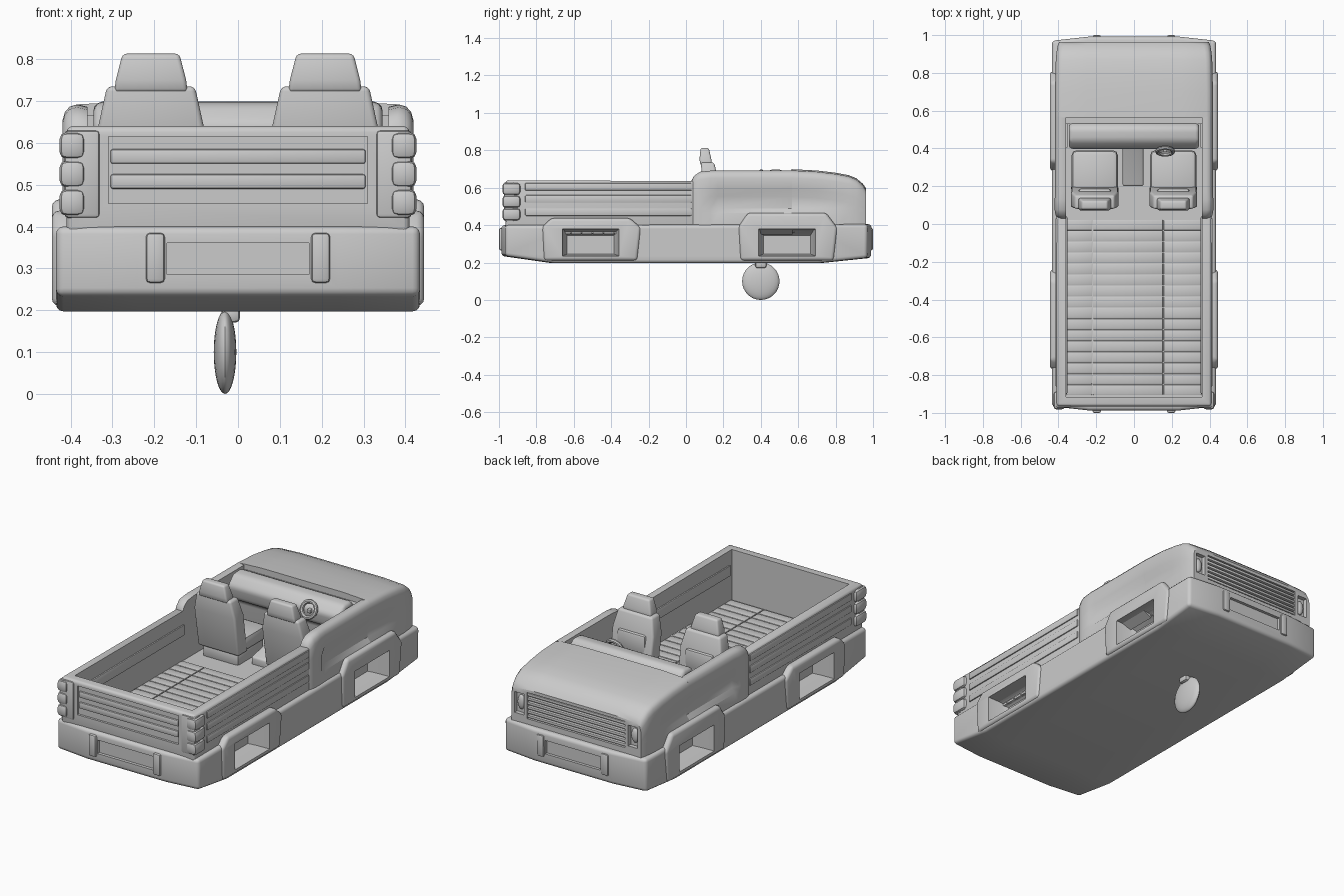
import bpy, bmesh, math
from mathutils import Vector

if "Cube" in bpy.data.objects:
    bpy.data.objects.remove(bpy.data.objects["Cube"])

grey = bpy.data.materials.new("plain_grey")
grey.use_nodes = True
grey.diffuse_color = (0.6, 0.6, 0.6, 1)
grey.node_tree.nodes["Principled BSDF"].inputs["Base Color"].default_value = (0.6, 0.6, 0.6, 1)
parts = []


def bake(o):
    bpy.context.view_layer.update()
    dg = bpy.context.evaluated_depsgraph_get()
    mesh = bpy.data.meshes.new_from_object(o.evaluated_get(dg))
    o.modifiers.clear()
    o.data = mesh


def finish(name, bm, bevel=0.0, segments=3, keep=True):
    bmesh.ops.recalc_face_normals(bm, faces=bm.faces)
    mesh = bpy.data.meshes.new(name)
    bm.to_mesh(mesh)
    bm.free()
    mesh.materials.append(grey)
    o = bpy.data.objects.new(name, mesh)
    bpy.context.collection.objects.link(o)
    if bevel:
        mod = o.modifiers.new("round", "BEVEL")
        mod.width, mod.segments = bevel, segments
        mod.limit_method, mod.angle_limit = "ANGLE", math.radians(25)
        bake(o)
    if keep:
        parts.append(o)
    return o


def loft(name, rings, bevel=0.0, segments=3, keep=True):
    """Closed solid through rings of points."""
    bm = bmesh.new()
    loops = [[bm.verts.new(p) for p in ring] for ring in rings]
    n = len(loops[0])
    for a, b in zip(loops, loops[1:]):
        for i in range(n):
            bm.faces.new((a[i], a[(i + 1) % n], b[(i + 1) % n], b[i]))
    bm.faces.new(loops[0])
    bm.faces.new(loops[-1])
    return finish(name, bm, bevel, segments, keep)


def prism(name, profile, x0, x1, bevel=0.0, segments=3, keep=True):
    """Side profile of (y, z) points extruded across x."""
    return loft(name, [[(x, y, z) for y, z in profile] for x in (x0, x1)], bevel, segments, keep)


def box(name, x0, x1, y0, y1, z0, z1, bevel=0.0, keep=True):
    return prism(name, [(y0, z0), (y1, z0), (y1, z1), (y0, z1)], min(x0, x1), max(x0, x1), bevel, 2, keep)


def cut(targets, cutters):
    for o in targets:
        for c in cutters:
            mod = o.modifiers.new("cut", "BOOLEAN")
            mod.operation, mod.object, mod.solver = "DIFFERENCE", c, "EXACT"
        bake(o)
    for c in cutters:
        bpy.data.objects.remove(c)


def flank(w, top, d):
    """Outer (x, z) outline of the cab side: sill, scallop of depth d, rounded shoulder."""
    return [(w, 0.38), (w, 0.465), (w - d, 0.49), (w - d, top - 0.14), (w - d * 0.3, top - 0.1),
            (w, top - 0.04), (w - 0.006, top - 0.018), (w - 0.017, top - 0.005), (w - 0.035, top)]


# Lower hull with bumpers at both ends, slightly bowed in plan
side_line = [(-0.987, 0.235), (-0.72, 0.197), (0.72, 0.197), (0.99, 0.225), (0.992, 0.405), (-0.987, 0.4)]
hull = loft("lower_hull", [[(x, y * k, z) for y, z in side_line]
                           for x, k in ((-0.435, 0.978), (-0.24, 1), (0.24, 1), (0.435, 0.978))], 0.018)

# Cargo bed shell
bed = prism("cargo_bed", [(-0.965, 0.38), (0.05, 0.38), (0.05, 0.635), (-0.965, 0.64)],
            -0.41, 0.41, 0.015)

# Hood, lofted from the cowl to the nose
rings = []
for y, w, top, d in ((0.565, 0.418, 0.692, 0.02), (0.7, 0.418, 0.685, 0.014), (0.8, 0.416, 0.673, 0.006),
                     (0.87, 0.414, 0.66, 0), (0.91, 0.41, 0.644, 0), (0.945, 0.404, 0.615, 0),
                     (0.963, 0.397, 0.59, 0)):
    half = flank(w, top, d) + [(0.25, top + 0.007)]
    rings.append([(x, y, z) for x, z in half] + [(-x, y, z) for x, z in reversed(half)])
hood = loft("hood", rings)

# Cab side walls with scalloped doors
for s, side in ((-1, "right"), (1, "left")):
    loft(f"{side}_cab_wall", [
        [(s * x, y, z) for x, z in flank(w, top, d) + [(0.36, top - 0.006), (0.36, 0.35)]]
        for y, w, top, d in ((0.03, 0.405, 0.64, 0), (0.045, 0.415, 0.665, 0), (0.075, 0.42, 0.685, 0),
                             (0.13, 0.42, 0.691, 0), (0.17, 0.418, 0.692, 0.018), (0.57, 0.418, 0.692, 0.02))])

# Wheel arches
arches = []
for s, side in ((-1, "right"), (1, "left")):
    for mid, top, end in ((-0.51, 0.438, "back"), (0.54, 0.465, "hood")):
        arches.append(prism(f"{side}_{end}_arch",
                            [(mid - 0.25, 0.21), (mid + 0.25, 0.21), (mid + 0.27, 0.385), (mid + 0.21, top),
                             (mid - 0.21, top), (mid - 0.26, 0.39)], s * 0.38, s * 0.445, 0.018))

# Open interior, wheel pockets, grille, lamp and plate recesses
cut([hull, bed], [box("interior_cutter", -0.36, 0.36, -0.915, 0.57, 0.36, 1, keep=False)])
cut([hull] + arches, [loft("pocket_cutter",
                           [[(s * x, mid + sy * (0.155 - g), z)
                             for sy, z in ((-1, low), (1, low), (1, high), (-1, high))]
                            for x, g, low, high in ((0.33, 0.03, 0.245, 0.345), (0.37, 0.015, 0.24, 0.37),
                                                    (0.5, -0.005, 0.232, 0.388))], keep=False)
                      for s in (-1, 1) for mid in (-0.51, 0.54)])
cut([hull], [box("plate_cutter", -0.17, 0.17, y, y + 0.1, 0.285, 0.36, keep=False) for y in (-1.07, 0.975)])
cut([hood], [box("grille_cutter", -0.3, 0.3, 0.945, 1.1, 0.435, 0.58, keep=False)]
    + [box("lamp_cutter", s * 0.32, s * 0.378, 0.94, 1.1, 0.45, 0.565, keep=False) for s in (-1, 1)])

# Tailgate panel recess with ribs
cut([bed], [box("tailgate_cutter", -0.31, 0.31, -1.1, -0.953, 0.455, 0.615, keep=False)])
for z in (0.49, 0.55):
    box("tailgate_rib", -0.305, 0.305, -0.962, -0.945, z, z + 0.035, 0.006)

# Grille slats, headlamps, bumper guards
for i in range(6):
    z = 0.44 + i * 0.024
    box("grille_slat", -0.3, 0.3, 0.935, 0.961, z, z + 0.015, 0.003)
for s in (-1, 1):
    bm = bmesh.new()
    bmesh.ops.create_uvsphere(bm, u_segments=16, v_segments=10, radius=1)
    bmesh.ops.scale(bm, vec=(0.022, 0.014, 0.04), verts=bm.verts)
    bmesh.ops.translate(bm, vec=(s * 0.349, 0.942, 0.508), verts=bm.verts)
    finish("headlamp", bm)
    for y in (-1.0, 0.96):
        box("bumper_guard", s * 0.175, s * 0.22, y, y + 0.04, 0.265, 0.385, 0.01)

    # Stacked tail lamps
    box("tail_lamp_back", s * 0.33, s * 0.415, -0.972, -0.917, 0.42, 0.63, 0.01)
    for i in range(3):
        z = 0.425 + i * 0.068
        box("tail_lamp_lobe", s * 0.365, s * 0.427, -0.982, -0.885, z, z + 0.065, 0.018)

    # Raised strips along the bed sides, inside and out
    for z in (0.45, 0.52, 0.585):
        box("bed_side_rib", s * 0.405, s * 0.416, -0.86, 0.03, z, z + 0.04, 0.005)
    box("bed_inner_rib", s * 0.353, s * 0.37, -0.9, 0.04, 0.5, 0.56, 0.006)

    # Seat: cushion, reclined back and headrest
    cx = s * 0.208
    box("seat_base", cx - 0.11, cx + 0.11, 0.14, 0.37, 0.35, 0.43, 0.015)
    box("seat_cushion", cx - 0.122, cx + 0.122, 0.12, 0.39, 0.42, 0.5, 0.025)

    def seat_part(name, rows, bevel):
        loft(name, [[(cx + sx * w, y + sy * t, z) for sx, sy in ((-1, -1), (1, -1), (1, 1), (-1, 1))]
                    for z, y, w, t in rows], bevel)

    seat_part("seat_back", [(0.42, 0.165, 0.125, 0.042), (0.64, 0.13, 0.126, 0.042),
                            (0.735, 0.115, 0.105, 0.036)], 0.012)
    seat_part("headrest", [(0.72, 0.108, 0.088, 0.03), (0.75, 0.104, 0.084, 0.032),
                           (0.813, 0.1, 0.068, 0.022)], 0.01)
    box("seat_pad", cx - 0.085, cx + 0.085, 0.13, 0.188, 0.53, 0.64, 0.012)

# Centre console, padded dashboard and cowl
prism("console", [(0.2, 0.35), (0.5, 0.35), (0.5, 0.52), (0.38, 0.44), (0.2, 0.4)], -0.06, 0.05, 0.01)
prism("dashboard", [(0.48, 0.35), (0.535, 0.35), (0.535, 0.67), (0.505, 0.7), (0.44, 0.695), (0.395, 0.645),
                    (0.41, 0.57), (0.47, 0.54)], -0.345, 0.345, 0.02)
box("cowl", -0.365, 0.365, 0.53, 0.58, 0.36, 0.665)

# Steering wheel
bpy.ops.mesh.primitive_torus_add(location=(0.165, 0.385, 0.65), rotation=(math.radians(65), 0, 0),
                                 major_radius=0.042, minor_radius=0.011, major_segments=20, minor_segments=8)
wheel = bpy.context.object
wheel.name = "steering_wheel"
wheel.data.materials.append(grey)
parts.append(wheel)
box("steering_column", 0.155, 0.175, 0.38, 0.45, 0.63, 0.65, 0.004)

# Planked bed floor
rows = 16
pitch = 0.93 / rows
for x0, x1 in ((-0.358, -0.222), (-0.218, 0.153), (0.157, 0.358)):
    for i in range(rows):
        y = -0.905 + i * pitch
        box("floor_plank", x0, x1, y, y + pitch * 0.94, 0.352, 0.366, 0.003)

# Dished disc hanging below on a short stem
bm = bmesh.new()
bmesh.ops.create_uvsphere(bm, u_segments=24, v_segments=16, radius=1)
bmesh.ops.scale(bm, vec=(0.027, 0.1, 0.1), verts=bm.verts)
bmesh.ops.translate(bm, vec=(-0.031, 0.4, 0.1), verts=bm.verts)
finish("underside_disc", bm)
box("disc_stem", -0.04, 0.005, 0.37, 0.43, 0.17, 0.21, 0.012)

# Smooth shading with crisp edges
bpy.ops.object.select_all(action="DESELECT")
for o in parts:
    o.select_set(True)
bpy.context.view_layer.objects.active = parts[0]
bpy.ops.object.shade_smooth_by_angle(angle=math.radians(35))
